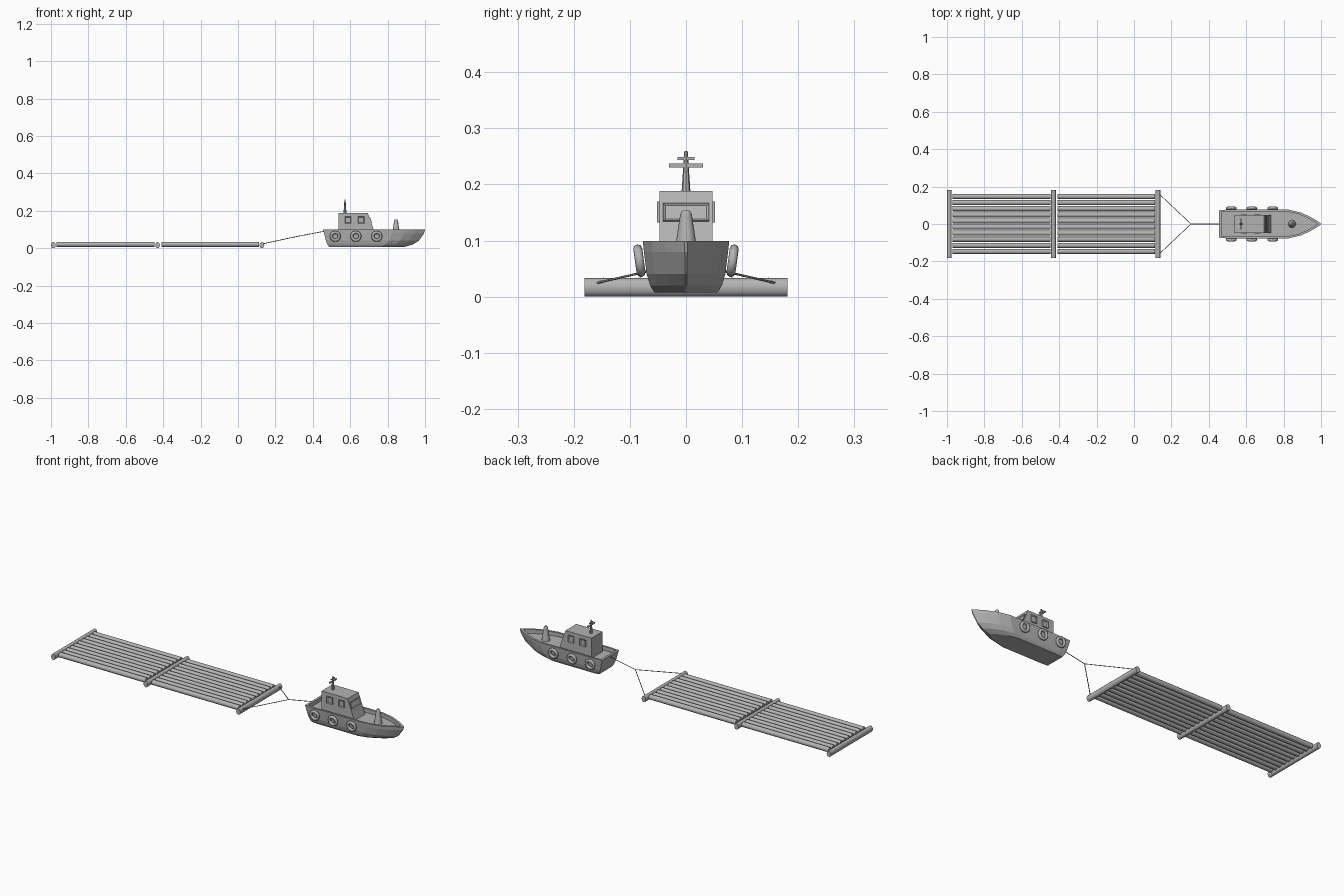
import bpy, bmesh, math
from mathutils import Vector, Matrix

if "Cube" in bpy.data.objects:
    bpy.data.objects.remove(bpy.data.objects["Cube"], do_unlink=True)

grey = bpy.data.materials.new("plain grey")
grey.use_nodes = True
grey.diffuse_color = (0.45, 0.45, 0.45, 1)
grey.node_tree.nodes["Principled BSDF"].inputs["Base Color"].default_value = grey.diffuse_color


def finish(bm, name, smooth=False):
    bmesh.ops.recalc_face_normals(bm, faces=bm.faces)
    mesh = bpy.data.meshes.new(name)
    bm.to_mesh(mesh)
    bm.free()
    mesh.materials.append(grey)
    obj = bpy.data.objects.new(name, mesh)
    bpy.context.collection.objects.link(obj)
    if smooth:
        bpy.ops.object.select_all(action="DESELECT")
        obj.select_set(True)
        bpy.context.view_layer.objects.active = obj
        bpy.ops.object.shade_smooth_by_angle(angle=math.radians(40))
    return obj


def rod(name, a, b, r1, r2=None, sides=12, squash=1, smooth=True):
    """Cylinder or cone from a to b; squash narrows it along world x."""
    a, b = Vector(a), Vector(b)
    bm = bmesh.new()
    bmesh.ops.create_cone(bm, cap_ends=True, segments=sides, radius1=r1,
                          radius2=r1 if r2 is None else r2, depth=(b - a).length)
    turn = (b - a).to_track_quat("Z", "Y").to_matrix().to_4x4()
    place = Matrix.Translation((a + b) / 2) @ Matrix.Diagonal((squash, 1, 1, 1)) @ turn
    bmesh.ops.transform(bm, matrix=place, verts=bm.verts)
    return finish(bm, name, smooth)


def box(name, centre, size):
    bm = bmesh.new()
    bmesh.ops.create_cube(bm, size=1, matrix=Matrix.Translation(centre) @ Matrix.Diagonal((*size, 1)))
    return finish(bm, name)


def window(name, centre, width, height, matrix):
    """Raised frame with a sunken pane, facing local +z."""
    bm = bmesh.new()
    bmesh.ops.create_cube(bm, size=1, matrix=Matrix.Diagonal((width, height, 0.008, 1)))
    bm.normal_update()
    front = max(bm.faces, key=lambda f: f.normal.z)
    bmesh.ops.inset_individual(bm, faces=[front], thickness=0.006)
    bmesh.ops.translate(bm, verts=front.verts, vec=(0, 0, -0.0035))
    bmesh.ops.transform(bm, matrix=Matrix.Translation(centre) @ matrix, verts=bm.verts)
    return finish(bm, name)


# Hull: stacked outlines with a sunken deck
STATIONS = [(0, 0.95), (0.08, 1), (0.45, 1), (0.68, 1), (0.8, 0.8), (0.9, 0.48), (0.96, 0.22), (1, 0.03)]
LEVELS = [(0.007, 0.487, 0.89, 0.056), (0.02, 0.478, 0.935, 0.064), (0.04, 0.470, 0.967, 0.070),
          (0.08, 0.460, 0.995, 0.075), (0.099, 0.455, 1.0, 0.077),
          (0.099, 0.467, 0.98, 0.067), (0.078, 0.467, 0.98, 0.067)]
bm = bmesh.new()
rings = []
for z, back, bow, half in LEVELS:
    side = [(back + (bow - back) * t, half * w) for t, w in STATIONS]
    outline = side + [(x, -y) for x, y in reversed(side)]
    rings.append([bm.verts.new((x, y, z)) for x, y in outline])
for low, high in zip(rings, rings[1:]):
    for i in range(len(low)):
        j = (i + 1) % len(low)
        bm.faces.new((low[i], low[j], high[j], high[i]))
bm.faces.new(rings[0])
bm.faces.new(rings[-1])
finish(bm, "hull")

# Cabin: side profile pushed across the boat
profile = [(0.537, 0.076), (0.734, 0.076), (0.694, 0.188), (0.537, 0.188)]
bm = bmesh.new()
face = bm.faces.new([bm.verts.new((x, -0.047, z)) for x, z in profile])
pushed = bmesh.ops.extrude_face_region(bm, geom=[face])["geom"]
bmesh.ops.translate(bm, verts=[v for v in pushed if isinstance(v, bmesh.types.BMVert)], vec=(0, 0.094, 0))
finish(bm, "cabin")

# Windows
for s, label in ((1, "left"), (-1, "right")):
    facing = Matrix.Rotation(-s * math.pi / 2, 4, "X")
    for x, place in ((0.588, "rear"), (0.658, "front")):
        window(f"{label}_{place}_window", (x, s * 0.0475, 0.151), 0.034, 0.037, facing)
slope = Vector((0.112, 0, 0.04)).normalized()
facing = Matrix((Vector((0, 1, 0)), slope.cross(Vector((0, 1, 0))), slope)).transposed().to_4x4()
window("windscreen", (0.7075, 0, 0.15), 0.082, 0.034, facing)

# Mast with two crossbars, and the towing post
rod("mast", (0.572, 0, 0.186), (0.572, 0, 0.26), 0.008, 0.003, sides=8)
box("lower_crossbar", (0.572, 0, 0.234), (0.006, 0.06, 0.007))
box("upper_crossbar", (0.572, 0, 0.246), (0.005, 0.03, 0.005))
rod("bow_post", (0.845, 0, 0.077), (0.845, 0, 0.148), 0.021, 0.010)
rod("bow_post_cap", (0.845, 0, 0.148), (0.845, 0, 0.154), 0.010, 0.006)

# Tyre fenders
for s, label in ((1, "left"), (-1, "right")):
    for n, x in enumerate((0.52, 0.63, 0.742)):
        bpy.ops.mesh.primitive_torus_add(major_radius=0.0215, minor_radius=0.008, major_segments=20,
                                         minor_segments=8, location=(x, s * 0.083, 0.064),
                                         rotation=(s * math.radians(82), 0, 0))
        tyre = bpy.context.object
        tyre.name = f"{label}_fender_{n + 1}"
        tyre.data.materials.append(grey)
        bpy.ops.object.shade_smooth_by_angle(angle=math.radians(60))

# Tow rope splitting into two
knot = (0.305, 0, 0.061)
rod("tow_rope", (0.458, 0, 0.09), knot, 0.002, sides=6)
for s, label in ((1, "left"), (-1, "right")):
    rod(f"{label}_rope", knot, (0.13, s * 0.165, 0.023), 0.002, sides=6)

# Log raft: three cross beams and two rows of logs
for n, x in enumerate((-0.9875, -0.43, 0.128)):
    rod(f"cross_beam_{n + 1}", (x, -0.181, 0.0165), (x, 0.181, 0.0165), 0.0165, squash=0.76)
COUNT = 10
for row, start in enumerate((-0.97, -0.41)):
    for n in range(COUNT):
        y = -0.147 + 0.294 * n / (COUNT - 1)
        rod(f"row_{row + 1}_log_{n + 1}", (start, y, 0.0205), (start + 0.523, y, 0.0205), 0.0135)
